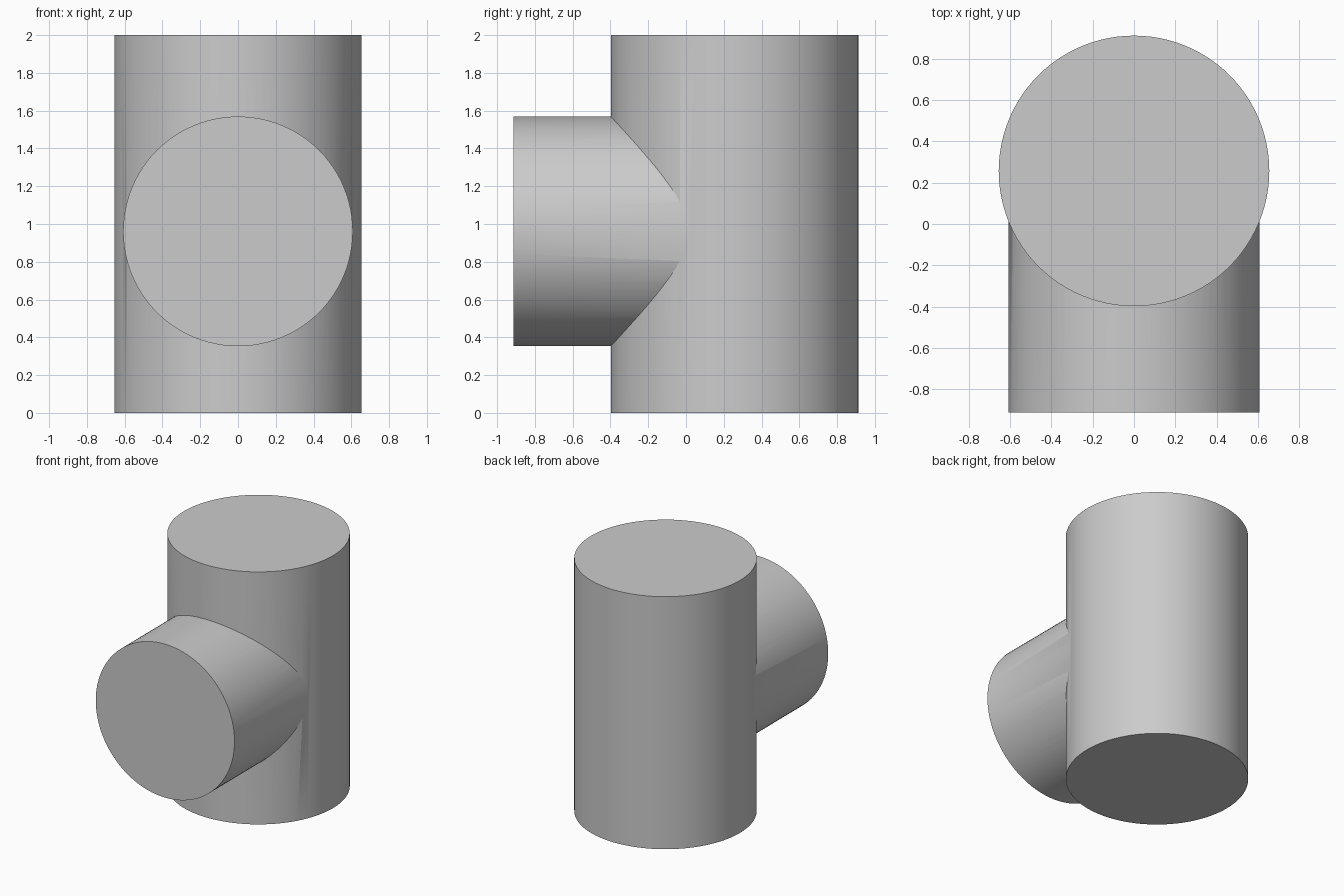
import bpy
import math

cube = bpy.data.objects.get("Cube")
if cube:
    bpy.data.objects.remove(cube, do_unlink=True)

SIDES = 96
PIPE_RADIUS, PIPE_Y, PIPE_HEIGHT = 0.655, 0.257, 2.0
BRANCH_RADIUS, BRANCH_Z, BRANCH_FRONT = 0.608, 0.961, -0.912

# Single plain grey
grey = bpy.data.materials.new("plain_grey")
grey.use_nodes = True
colour = (0.6, 0.6, 0.6, 1.0)
grey.diffuse_color = colour
grey.node_tree.nodes["Principled BSDF"].inputs["Base Color"].default_value = colour


def cylinder(name, radius, depth, location, rotation=(0, 0, 0)):
    bpy.ops.mesh.primitive_cylinder_add(
        vertices=SIDES, radius=radius, depth=depth, location=location, rotation=rotation)
    obj = bpy.context.object
    obj.name = name
    obj.data.materials.append(grey)
    return obj


# Horizontal branch, running from its front cap to the axis of the upright pipe
branch_length = PIPE_Y - BRANCH_FRONT
branch = cylinder("branch_pipe", BRANCH_RADIUS, branch_length,
                  (0, BRANCH_FRONT + branch_length / 2, BRANCH_Z), (math.pi / 2, 0, 0))

# Upright pipe
pipe = cylinder("tee_pipe", PIPE_RADIUS, PIPE_HEIGHT, (0, PIPE_Y, PIPE_HEIGHT / 2))

# Join both into one solid with a clean seam
union = pipe.modifiers.new("join_branch", 'BOOLEAN')
union.operation = 'UNION'
union.solver = 'EXACT'
union.object = branch
bpy.ops.object.modifier_apply(modifier=union.name)
bpy.data.objects.remove(branch, do_unlink=True)

# Smooth walls with sharp caps and seam
bpy.ops.object.shade_smooth_by_angle(angle=math.radians(30))
